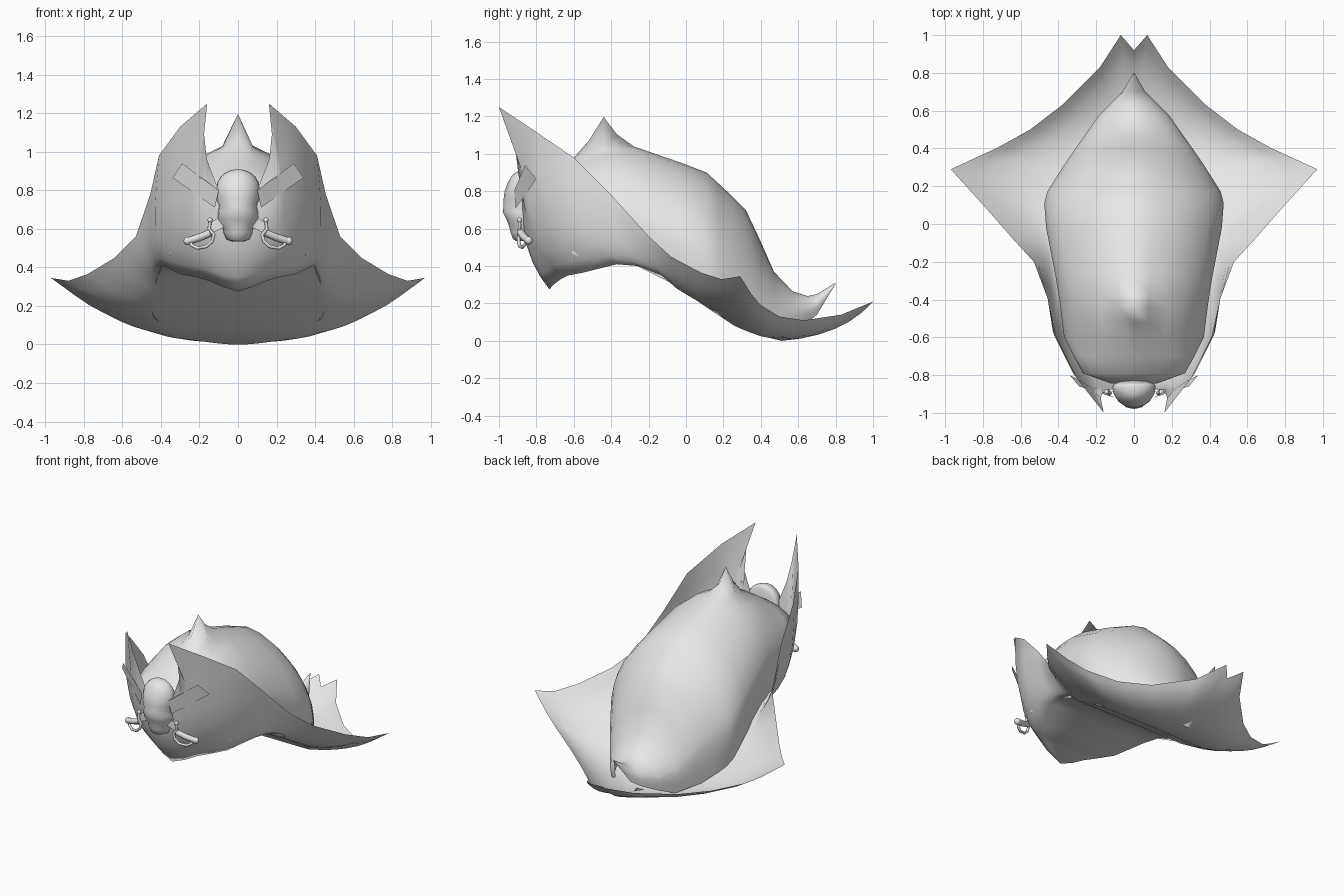
import bpy, bmesh, math
from mathutils import Vector

if "Cube" in bpy.data.objects:
    bpy.data.objects.remove(bpy.data.objects["Cube"])

felt = bpy.data.materials.new("light_grey")
felt.diffuse_color = (0.8, 0.8, 0.8, 1)
felt.use_nodes = True
felt.node_tree.nodes["Principled BSDF"].inputs["Base Color"].default_value = felt.diffuse_color


def finish(name, bm):
    bmesh.ops.remove_doubles(bm, verts=bm.verts, dist=0.0005)
    bmesh.ops.recalc_face_normals(bm, faces=bm.faces)
    me = bpy.data.meshes.new(name)
    bm.to_mesh(me)
    bm.free()
    ob = bpy.data.objects.new(name, me)
    bpy.context.collection.objects.link(ob)
    me.materials.append(felt)
    for p in me.polygons:
        p.use_smooth = True
    return ob


def skin(bm, rows, closed=False):
    """Bridge equal-length rows of points with quads."""
    vs = [[bm.verts.new(p) for p in r] for r in rows]
    n = len(rows[0])
    for a, b in zip(vs, vs[1:]):
        for i in range(n if closed else n - 1):
            j = (i + 1) % n
            bm.faces.new((a[i], a[j], b[j], b[i]))
    return vs


def flip(p):
    return (-p[0], p[1], p[2])


# Brim: each column is a curve from head opening, through a bulge, to the rim
opening = [(0, -.73, .275), (.08, -.71, .30), (.15, -.67, .33), (.185, -.65, .34),
           (.22, -.63, .35), (.30, -.55, .365), (.39, -.37, .41), (.41, -.25, .40),
           (.42, -.13, .35), (.43, -.05, .28), (.43, .05, .22), (.415, .11, .18),
           (.40, .17, .14), (.36, .26, .08), (.31, .33, .05), (.25, .40, .025),
           (.18, .45, .015), (.10, .49, .005), (.04, .51, 0), (0, .51, 0)]
bulge = [(0, -.90, .48), (.09, -.90, .48), (.19, -.88, .48), (.235, -.865, .48),
         (.28, -.84, .48), (.38, -.74, .50), (.46, -.58, .50), (.47, -.38, .45),
         (.47, -.20, .40), (.50, -.06, .31), (.58, .05, .22), (.64, .14, .18),
         (.70, .24, .16), (.64, .335, .10), (.55, .38, .06), (.44, .47, .035),
         (.30, .58, .015), (.15, .72, .02), (.05, .84, .025), (0, .79, .025)]
rim = [(0, -.87, .78), (.10, -.87, .80), (.162, -.88, .96), (.176, -.92, 1.09),
       (.16, -1.0, 1.25), (.30, -.82, 1.13), (.41, -.60, .98), (.455, -.40, .78),
       (.53, -.20, .56), (.64, -.08, .45), (.78, .08, .365), (.88, .19, .33),
       (.97, .29, .345), (.84, .35, .25), (.73, .40, .19), (.55, .50, .13),
       (.38, .63, .11), (.18, .83, .14), (.07, 1.0, .21), (0, .92, .17)]
bm = bmesh.new()
cols = []
for i, (a, b, c) in enumerate(zip(opening, bulge, rim)):
    tip = Vector(c)
    if i == 4:                      # the front horn flicks forward at its end
        c = (.20, -.89, 1.07)
    a, b, c = Vector(a), Vector(b), Vector(c)
    cols.append([a * (1 - t) ** 2 + b * 2 * t * (1 - t) + c * t * t
                 for t in (0, .17, .33, .5, .67, .83)] + [tip])
skin(bm, cols)
skin(bm, [[flip(p) for p in c] for c in cols])
# Underside: closes the head opening from side to side
skin(bm, [opening, [flip(p) for p in opening]])
finish("brim", bm)

# Crown: arched sections along y (y, half width, top height, base height, peak)
stations = [(-.845, .12, .80, .70, 0), (-.79, .27, .86, .70, 0), (-.70, .32, .92, .58, 0),
            (-.60, .37, .98, .46, 0),
            (-.52, .38, 1.02, .44, .05), (-.44, .39, 1.04, .44, .157),
            (-.37, .40, 1.045, .43, .06), (-.28, .415, 1.04, .41, 0),
            (-.02, .465, .95, .28, 0), (.11, .475, .90, .19, 0), (.17, .46, .845, .14, 0),
            (.25, .41, .77, .10, 0), (.32, .365, .70, .06, 0), (.40, .31, .53, .04, 0),
            (.47, .26, .37, .02, 0), (.57, .19, .265, .06, 0), (.65, .11, .24, .10, 0),
            (.70, .06, .25, .14, 0), (.80, .002, .312, .305, 0)]
bm = bmesh.new()
rows = []
for y, w, top, base, peak in stations:
    wide = base + .35 * (top - base)
    half = [(w * .95, y, base), (w * .985, y, (base + wide) / 2)]
    for k in range(7):
        t = k / 6 * math.pi / 2
        half.append((w * max(math.cos(t), 0) ** 1.18, y,
                     wide + (top - wide) * math.sin(t) ** 1.18))
    half[-1] = (0, y, top + peak)
    rows.append(half + [flip(p) for p in half[-2::-1]])
vs = skin(bm, rows)
bm.faces.new(vs[0])
finish("crown", bm)

# Skull emblem: stacked rings (height, half width, front y)
bm = bmesh.new()
rings = [(.535, .03, -.91), (.545, .06, -.925), (.58, .075, -.938), (.61, .08, -.945),
         (.65, .108, -.96), (.69, .105, -.98), (.72, .10, -.975), (.76, .115, -.975),
         (.80, .115, -.97), (.84, .108, -.955), (.87, .09, -.94), (.89, .068, -.925),
         (.903, .04, -.905), (.909, .012, -.885)]
rows = []
for z, w, front in rings:
    d = -.86 - front
    rows.append([(w * math.cos(i * math.pi / 8),
                  -.86 - d * math.sin(i * math.pi / 8) * (1 if i < 8 else .3), z)
                 for i in range(16)])
vs = skin(bm, rows, True)
bm.faces.new(vs[0])
bm.faces.new(vs[-1])
finish("skull", bm)


def tube(name, pts, radius):
    cu = bpy.data.curves.new(name, 'CURVE')
    cu.dimensions = '3D'
    cu.bevel_depth = radius
    cu.bevel_resolution = 2
    cu.use_fill_caps = True
    sp = cu.splines.new('POLY')
    sp.points.add(len(pts) - 1)
    for q, p in zip(sp.points, pts):
        q.co = (*p, 1)
    sp.use_smooth = True
    ob = bpy.data.objects.new(name, cu)
    bpy.context.collection.objects.link(ob)
    cu.materials.append(felt)


def ball(name, centre, radius):
    bm = bmesh.new()
    bmesh.ops.create_uvsphere(bm, u_segments=10, v_segments=6, radius=radius)
    bmesh.ops.translate(bm, verts=bm.verts, vec=centre)
    finish(name, bm)


# Crossed swords: blade plates, grips, curved guards and end knobs
for side, s in (("right", 1), ("left", -1)):
    def at(*pts):
        return [(s * x, y, z) for x, y, z in pts]
    bm = bmesh.new()
    skin(bm, [at((.29, -.86, .94), (.34, -.80, .865)),
              at((.10, -.92, .80), (.12, -.91, .71))])
    finish(side + "_blade", bm)
    bm = bmesh.new()
    skin(bm, [at((.06, -.895, .69), (.05, -.895, .62)),
              at((.15, -.88, .625), (.14, -.88, .575))])
    finish(side + "_blade_root", bm)
    tube(side + "_grip", at((.14, -.885, .58), (.20, -.865, .555), (.265, -.84, .535)), .02)
    tube(side + "_guard", at((.145, -.89, .64), (.15, -.89, .60), (.125, -.895, .57),
                             (.135, -.895, .535), (.165, -.89, .508), (.21, -.875, .50),
                             (.24, -.86, .515), (.25, -.85, .54)), .009)
    ball(side + "_guard_knob", at((.145, -.89, .645))[0], .014)
    ball(side + "_pommel", at((.262, -.842, .537))[0], .022)
